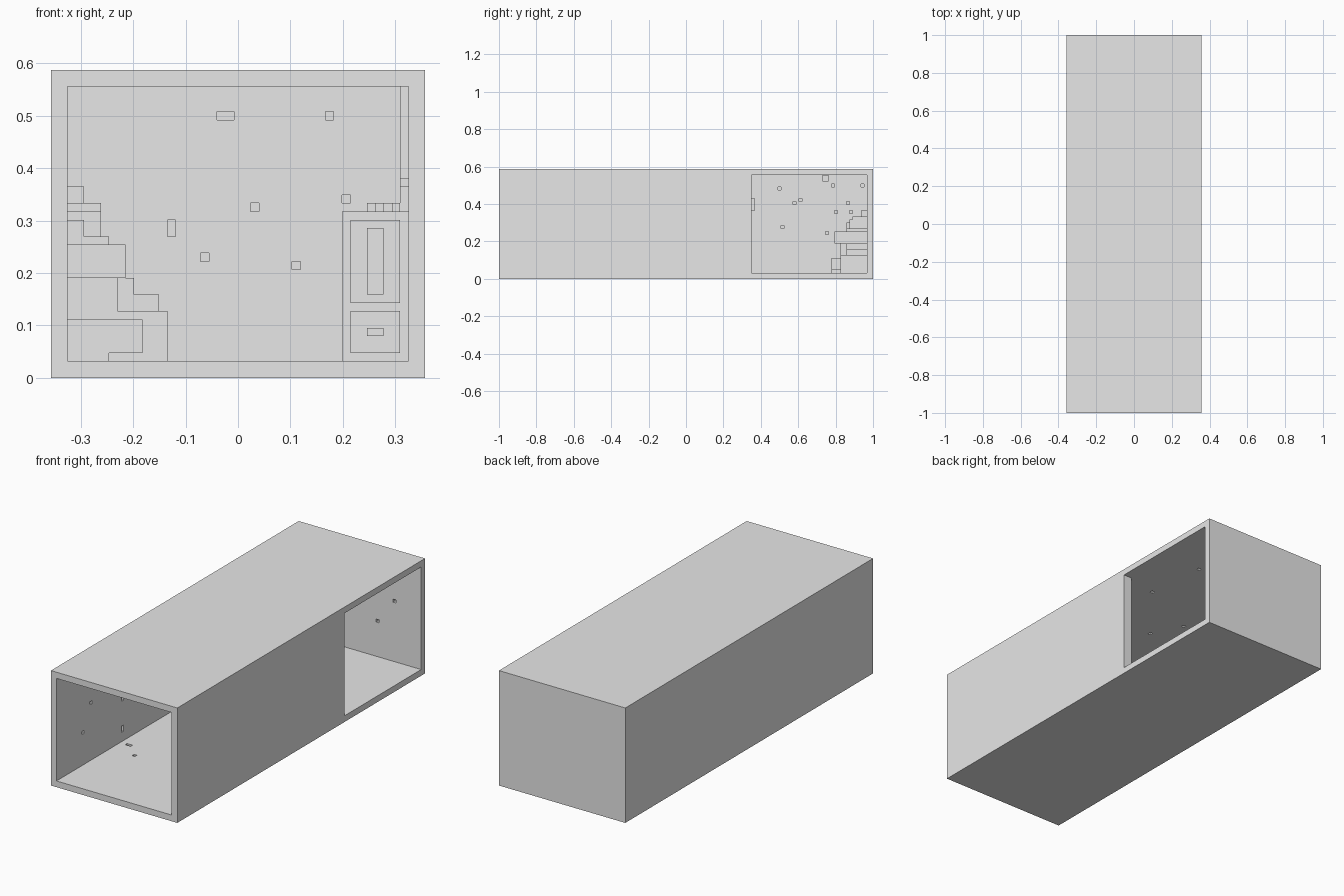
import bpy
import bmesh
import random

default_cube = bpy.data.objects.get("Cube")
if default_cube:
    bpy.data.objects.remove(default_cube, do_unlink=True)

# Everything sits on a grid of small units
UNIT = 1 / 63
LEFT, FLOOR, BACK, FRONT = -20.5, 2, 61, -63
RIGHT, CEILING = -LEFT, 35

grey = bpy.data.materials.new("plain_grey")
grey.use_nodes = True
colour = (0.8, 0.8, 0.8, 1)
grey.diffuse_color = colour
grey.node_tree.nodes["Principled BSDF"].inputs["Base Color"].default_value = colour


def make_boxes(name, boxes):
    """One object made of boxes, each given as x, y and z ranges in grid units."""
    bm = bmesh.new()
    for ranges in boxes:
        cube = bmesh.ops.create_cube(bm, size=1)
        for vert in cube["verts"]:
            for axis, (low, high) in enumerate(ranges):
                vert.co[axis] = UNIT * (low if vert.co[axis] < 0 else high)
    mesh = bpy.data.meshes.new(name)
    bm.to_mesh(mesh)
    bm.free()
    mesh.materials.append(grey)
    obj = bpy.data.objects.new(name, mesh)
    bpy.context.collection.objects.link(obj)
    return obj


def cut(target, cutter):
    """Subtract the cutter, bake the result and drop the cutter."""
    modifier = target.modifiers.new("cut", "BOOLEAN")
    modifier.operation = "DIFFERENCE"
    modifier.solver = "EXACT"
    modifier.use_self = True
    modifier.object = cutter
    cutter.hide_render = True
    bpy.context.view_layer.update()
    graph = bpy.context.evaluated_depsgraph_get()
    baked = bpy.data.meshes.new_from_object(target.evaluated_get(graph))
    target.modifiers.clear()
    target.data = baked
    bpy.data.objects.remove(cutter, do_unlink=True)


# Hollow corridor with an open front and a wide side doorway
shell = make_boxes("corridor_shell", [((-22.5, 22.5), (FRONT, 63), (0, 37))])
cut(shell, make_boxes("room_cutter", [((LEFT, RIGHT), (FRONT - 2, BACK), (FLOOR, CEILING))]))
cut(shell, make_boxes("doorway_cutter", [((RIGHT - 1, 24), (22, BACK), (FLOOR, CEILING))]))

# Small chips missing from the inner faces
pits = []


def back_pit(i, k, width=1, height=1):
    pits.append(((LEFT + i, LEFT + i + width), (BACK - 0.5, BACK + 1),
                 (FLOOR + k, FLOOR + k + height)))


def side_pit(y, k, length=1, height=1, side=-1):
    depth = sorted((side * (RIGHT - 0.5), side * (RIGHT + 1)))
    pits.append((depth, (y, y + length), (FLOOR + k, FLOOR + k + height)))


def flat_pit(i, y, width=1, ceiling=False):
    heights = (CEILING - 0.5, CEILING + 1) if ceiling else (FLOOR - 1, FLOOR + 0.5)
    pits.append(((LEFT + i, LEFT + i + width), (y, y + 1), heights))


for i, k in [(31, 29), (33, 19), (22, 18), (16, 12), (27, 11)]:
    back_pit(i, k)
back_pit(18, 29, width=2)
back_pit(12, 15, height=2)
for y, k in [(31, 28), (36, 23), (38, 24), (32, 15), (47, 13), (49, 29), (59, 29),
             (54, 23), (50, 20), (55, 20), (-46, 18), (-30, 13), (-50, 10)]:
    side_pit(y, k)
side_pit(46, 31, length=2, height=1.9)
side_pit(21, 21, length=2, height=4)
side_pit(-30, 3, height=2)
flat_pit(2, -31, width=2)
flat_pit(8, -36)
random.seed(4)
for step in range(-24, 56, 10):
    flat_pit(random.randint(14, 30), step)
    flat_pit(random.randint(4, 36), step + 3, ceiling=True)
for y in range(-56, -30, 8):
    side_pit(y, random.randint(4, 28), side=1)
cut(shell, make_boxes("pit_cutter", pits))

# Door slid open along the inside of the doorway wall
make_boxes("sliding_door", [((RIGHT - 1, RIGHT), (-17, 22), (FLOOR, CEILING))])
make_boxes("sliding_door_handle", [((RIGHT - 1, RIGHT), (-18, -17), (FLOOR + 21, FLOOR + 22))])

# Cabinet with a tall door, a drawer and a row of small items on top
face = -26
cab = LEFT + 33
make_boxes("cabinet_body", [((cab, RIGHT), (face, face + 8), (FLOOR, FLOOR + 18))])
for name, low, high, grip_low, grip_high in [("cabinet_door", 7, 17, 8, 16),
                                             ("cabinet_drawer", 1, 6, 3, 4)]:
    make_boxes(name, [((cab + 1, cab + 7), (face - 1, face), (FLOOR + low, FLOOR + high))])
    make_boxes(name + "_handle", [((cab + 3, cab + 5), (face - 2, face - 1),
                                   (FLOOR + grip_low, FLOOR + grip_high))])
make_boxes("cabinet_top_items", [((cab + n, cab + n + 1), (face + 2 + n % 2, face + 5 + n % 2),
                                  (FLOOR + 18, FLOOR + 19)) for n in range(3, 7)])

# Rubble heap in the back corner: reach from side wall, reach from back wall, bottom, top
heap = [(12, 9, 0, 6), (9, 12, 1, 5), (11, 7, 5, 8), (5, 12, 0, 3),
        (8, 7, 6, 10), (6, 9, 5, 10), (7, 11, 10, 14), (5, 7, 14, 15),
        (4, 6, 14, 18), (2, 7, 14, 17), (4, 5, 18, 19), (2, 2, 19, 21)]
for number, (across, deep, low, high) in enumerate(heap):
    make_boxes(f"rubble_block_{number}", [((LEFT, LEFT + across), (BACK - deep, BACK),
                                           (FLOOR + low, FLOOR + high))])
